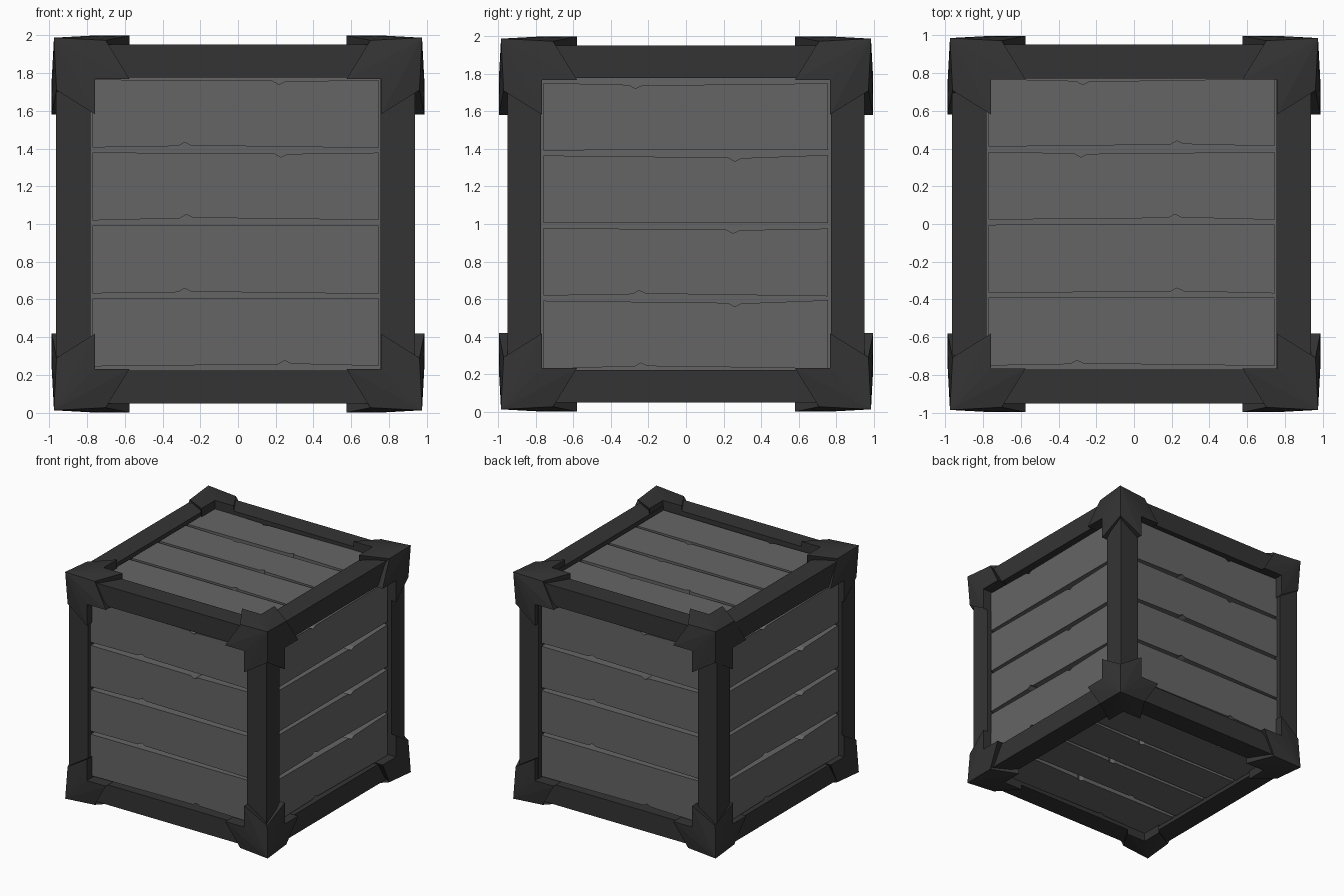
import bpy, bmesh, math, random
from mathutils import Matrix, Vector

if "Cube" in bpy.data.objects:
    bpy.data.objects.remove(bpy.data.objects["Cube"])

random.seed(4)


def material(name, v):
    m = bpy.data.materials.new(name)
    m.diffuse_color = (v, v, v, 1)
    m.use_nodes = True
    m.node_tree.nodes["Principled BSDF"].inputs["Base Color"].default_value = m.diffuse_color
    return m


PLANK = material("mid grey planks", 0.13)
FRAME = material("dark grey frame", 0.034)
SHIFT = Vector((-0.013, 0, 1))


def finish(name, bm, mat):
    bmesh.ops.recalc_face_normals(bm, faces=bm.faces)
    me = bpy.data.meshes.new(name)
    bm.to_mesh(me)
    bm.free()
    me.materials.append(mat)
    ob = bpy.data.objects.new(name, me)
    bpy.context.collection.objects.link(ob)
    return ob


def box(name, lo, hi, mat):
    bm = bmesh.new()
    bmesh.ops.create_cube(bm, size=1)
    for v in bm.verts:
        v.co = Vector([lo[i] if v.co[i] < 0 else hi[i] for i in range(3)]) + SHIFT
    return finish(name, bm, mat)


# Inner core seen at the bottom of the plank gaps
box("inner_core", (-.83, -.83, -.83), (.83, .83, .83), PLANK)

# Twelve frame beams
OUT, INN = 0.952, (0.768, 0.772, 0.777)
for axis in range(3):
    b, c = (axis + 1) % 3, (axis + 2) % 3
    for sb in (-1, 1):
        for sc in (-1, 1):
            lo, hi = [-0.94] * 3, [0.94] * 3
            for k, s in ((b, sb), (c, sc)):
                lo[k], hi[k] = sorted((s * INN[k], s * OUT))
            box("frame_beam", lo, hi, FRAME)


# Planks: slightly bowed edges with a small chipped notch
def edge(v, notch, inward):
    pts = [(-0.76, v)]
    if notch is None:
        pts.append((random.uniform(-.2, .2), v + inward * random.uniform(-.004, .008)))
    else:
        w = inward * random.uniform(.004, .012)
        pts += [(notch - .035, v + w), (notch, v + w + inward * .02),
                (notch + .035, v + w + inward * .003)]
    pts.append((0.757, v + random.uniform(-.004, .004)))
    return pts


def panel(name, start, notches, matrices):
    rows = []
    for i, (top, bottom) in enumerate(notches):
        t = start - i * 0.387
        rows.append(edge(t, top, -1) + edge(t - 0.36, bottom, 1)[::-1])
    for mat in matrices:
        bm = bmesh.new()
        for row in rows:
            f = bm.faces.new([bm.verts.new((u, -0.925, v)) for u, v in row])
            ext = bmesh.ops.extrude_face_region(bm, geom=[f], use_keep_orig=True)
            for g in ext["geom"]:
                if isinstance(g, bmesh.types.BMVert):
                    g.co.y = -0.82
        bmesh.ops.transform(bm, matrix=Matrix.Translation(SHIFT) @ mat, verts=bm.verts)
        finish(name, bm, PLANK)


def rot(deg, ax):
    return Matrix.Rotation(math.radians(deg), 4, ax)


panel("front_back_planks", .766, [(.23, -.27), (.24, -.26), (None, -.27), (None, .26)],
      [rot(0, 'Z'), rot(180, 'Z')])
panel("side_planks", .752, [(-.27, None), (.26, None), (.25, -.25), (.26, -.24)],
      [rot(90, 'Z'), rot(-90, 'Z')])
panel("top_bottom_planks", .77, [(-.26, .24), (-.27, .23), (None, .24), (None, -.29)],
      [rot(-90, 'X'), rot(90, 'X')])


# Eight corner caps: three arms with V-shaped ends, mirrored into each octant
def corner_cap(sx, sy, sz):
    bm = bmesh.new()
    sign = Vector((sx * 0.988, sy * 0.998, sz))
    cache = {}

    def vert(a, p, q, axis):
        co = [0, 0, 0]
        co[axis], co[(axis + 1) % 3], co[(axis + 2) % 3] = a, p, q
        key = tuple(co)
        if key not in cache:
            cache[key] = bm.verts.new([co[i] * sign[i] for i in range(3)])
        return cache[key]

    hub = vert(.84, .84, .84, 0)
    for ax in range(3):
        c = vert(.988, .988, .988, ax)
        e1, e2 = vert(.974, .71, .974, ax), vert(.974, .974, .71, ax)
        i1, i2 = vert(1, .582, .768, ax), vert(1, .768, .582, ax)
        k = vert(1, .768, .768, ax)
        low = [vert(.88, .71, .88, ax), vert(.86, .582, .768, ax),
               vert(.86, .768, .768, ax), vert(.86, .768, .582, ax),
               vert(.88, .88, .71, ax)]
        rim = [e1, i1, k, i2, e2]
        for f in ((c, e1, i1), (c, i1, k), (c, k, i2), (c, i2, e2)):
            bm.faces.new(f)
        for n in range(4):
            bm.faces.new((rim[n], rim[n + 1], low[n + 1], low[n]))
            bm.faces.new((low[n], low[n + 1], hub))
    bmesh.ops.translate(bm, vec=(0, 0, 1), verts=bm.verts)
    finish("corner_cap", bm, FRAME)


for sx in (-1, 1):
    for sy in (-1, 1):
        for sz in (-1, 1):
            corner_cap(sx, sy, sz)
